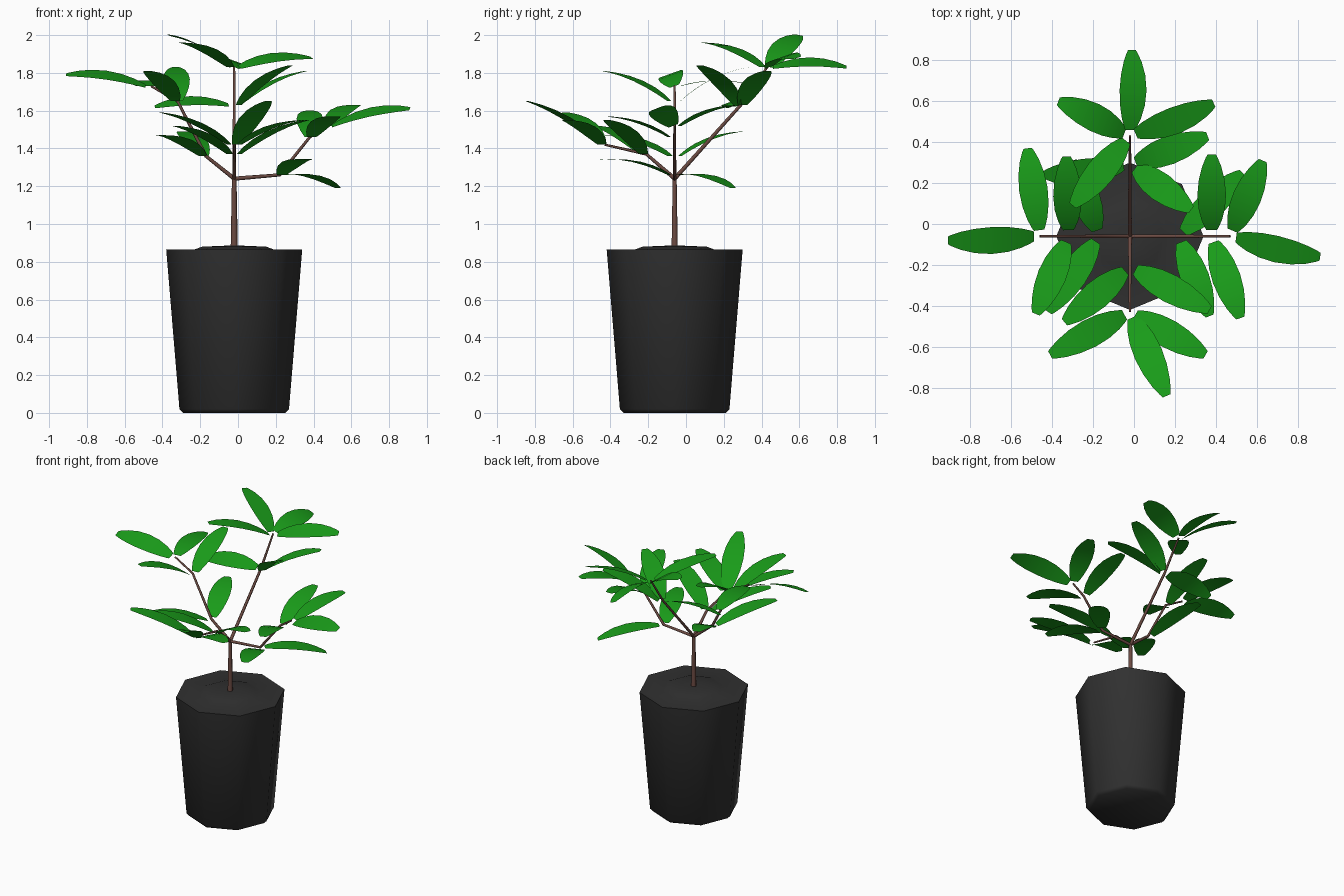
import bpy, bmesh, math
from mathutils import Vector, Matrix

if "Cube" in bpy.data.objects:
    bpy.data.objects.remove(bpy.data.objects["Cube"])

CX, CY = -0.02, -0.06


def material(name, col):
    m = bpy.data.materials.new(name)
    m.diffuse_color = (*col, 1)
    m.use_nodes = True
    m.node_tree.nodes["Principled BSDF"].inputs["Base Color"].default_value = m.diffuse_color
    return m


POT = material("charcoal", (0.03, 0.03, 0.03))
BARK = material("bark", (0.15, 0.07, 0.055))
GREEN = material("leaf_green", (0.01, 0.33, 0.01))


def finish(name, bm, mat, closed=True):
    if closed:
        bmesh.ops.recalc_face_normals(bm, faces=bm.faces)
    me = bpy.data.meshes.new(name)
    bm.to_mesh(me)
    bm.free()
    me.materials.append(mat)
    ob = bpy.data.objects.new(name, me)
    bpy.context.collection.objects.link(ob)
    bpy.ops.object.select_all(action='DESELECT')
    ob.select_set(True)
    bpy.context.view_layer.objects.active = ob
    bpy.ops.object.shade_smooth_by_angle(angle=math.radians(62))


def circle(centre, u, v, r, sides):
    angles = [2 * math.pi * k / sides for k in range(sides)]
    return [centre + r * (math.cos(a) * u + math.sin(a) * v) for a in angles]


def loft(bm, rings):
    """Join rings of equal length and cap both ends."""
    vs = [[bm.verts.new(p) for p in r] for r in rings]
    n = len(vs[0])
    for a, b in zip(vs, vs[1:]):
        for i in range(n):
            j = (i + 1) % n
            bm.faces.new((a[i], a[j], b[j], b[i]))
    bm.faces.new(vs[0][::-1])
    bm.faces.new(vs[-1])


def tube(name, pts, r0, r1):
    """Tapered six-sided stem through the points."""
    last = len(pts) - 1
    rings = []
    for i, p in enumerate(pts):
        t = (pts[min(i + 1, last)] - pts[max(i - 1, 0)]).normalized()
        ref = Vector((0, 1, 0)) if abs(t.y) < 0.1 else Vector((1, 0, 0))
        u = t.cross(ref).normalized()
        rings.append(circle(p, u, t.cross(u), r0 + (r1 - r0) * i / last, 6))
    bm = bmesh.new()
    loft(bm, rings)
    finish(name, bm, BARK)


def leaf(name, node, tip, roll=0):
    """Arched blade from a branch node to its tip, rolled about its axis."""
    tip = Vector(tip)
    out = tip - node
    base = node + 0.03 * Vector((out.x, out.y, 0)).normalized()
    d = (tip - base).normalized()
    side = Matrix.Rotation(math.radians(roll), 3, d) @ d.cross(Vector((0, 0, 1))).normalized()
    up = side.cross(d)
    bm = bmesh.new()
    prev = None
    for k in range(9):
        t = (1 - math.cos(math.pi * k / 8)) / 2
        w = 0.07 * math.sin(math.pi * (0.06 + 0.9 * t)) ** 0.6
        c = base.lerp(tip, t) + up * 0.12 * t * (1 - t)
        row = [bm.verts.new(c - side * w), bm.verts.new(c + side * w)]
        if prev:
            bm.faces.new((prev[0], prev[1], row[1], row[0]))
        prev = row
    finish(name, bm, GREEN, closed=False)


def branch(side, direction, nodes):
    """Branch in one vertical plane; each node is (reach, height, leaf tips)."""
    start = Vector((CX, CY, 1.24))
    pts = [start] + [Vector((CX + direction[0] * r, CY + direction[1] * r, z)) for r, z, _ in nodes]
    tube(side + "_branch", pts, 0.011, 0.006)
    count = 0
    for p, (_, _, tips) in zip(pts[1:], nodes):
        for x, y, z, *roll in tips:
            count += 1
            leaf(f"{side}_leaf_{count}", p, (x, y, z), *roll)


# Octagonal pot with a low soil mound
X, Y = Vector((1, 0, 0)), Vector((0, 1, 0))
profile = [(0.27, 0), (0.29, 0.02), (0.36, 0.865), (0.21, 0.865), (0.17, 0.88), (0.05, 0.885)]
bm = bmesh.new()
loft(bm, [circle(Vector((CX, CY, z)), X, Y, r, 8) for r, z in profile])
finish("pot", bm, POT)

# Trunk
tube("trunk", [Vector((CX, CY, z)) for z in (0.86, 1.25)], 0.019, 0.012)

# Four branches with their leaves
branch("back", (0, 1), [
    (0.35, 1.63, [(0.36, 0.43, 1.81), (0.28, 0.07, 1.84), (-0.44, 0.24, 1.62, -20)]),
    (0.49, 1.83, [(-0.01, 0.85, 1.83, 20), (-0.37, 0.60, 2.0, 12),
                  (0.39, 0.59, 1.88, 18), (-0.30, 0.09, 1.96)]),
])
branch("left", (-1, 0), [
    (0.15, 1.36, [(-0.42, -0.43, 1.47), (-0.30, 0.31, 1.49)]),
    (0.30, 1.65, [(-0.48, -0.44, 1.81), (-0.33, 0.33, 1.83)]),
    (0.44, 1.73, [(-0.91, -0.08, 1.79, -20), (-0.52, 0.37, 1.73)]),
])
branch("right", (1, 0), [
    (0.24, 1.26, [(0.37, -0.45, 1.34), (0.53, 0.25, 1.19)]),
    (0.40, 1.46, [(0.38, 0.34, 1.60), (0.52, -0.46, 1.57)]),
    (0.49, 1.52, [(0.91, -0.16, 1.61, 22), (0.63, 0.31, 1.63)]),
])
branch("front", (0, -1), [
    (0.15, 1.37, [(0.37, -0.42, 1.55), (-0.34, -0.48, 1.52)]),
    (0.37, 1.42, [(0.16, -0.84, 1.65), (0.35, -0.64, 1.55), (-0.41, -0.64, 1.59)]),
])
